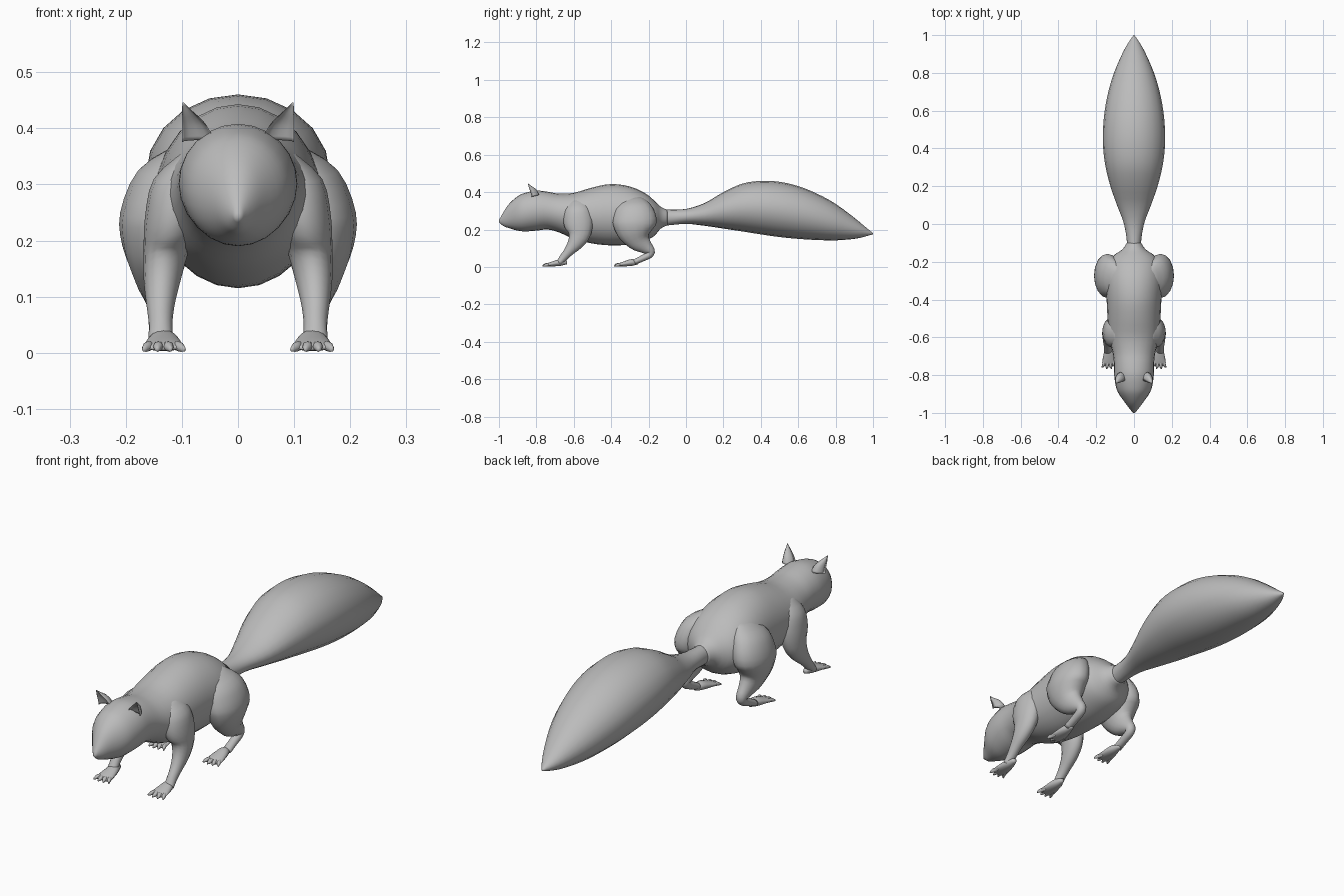
import bpy, bmesh, math
from mathutils import Vector

fur = bpy.data.materials.new("grey fur")
fur.diffuse_color = (0.5, 0.5, 0.5, 1)


def smooth_rows(rows, steps):
    """Catmull-Rom interpolation through the section rows."""
    pts = [Vector(r) for r in rows]
    pts = [pts[0]] + pts + [pts[-1]]
    out = []
    for i in range(1, len(pts) - 2):
        a, b, c, d = pts[i - 1:i + 3]
        for k in range(steps):
            t = k / steps
            out.append(0.5 * (2 * b + (c - a) * t + (2 * a - 5 * b + 4 * c - d) * t * t
                              + (3 * b - a - 3 * c + d) * t ** 3))
    return out + [pts[-1]]


def loft(name, rows, sides=16, steps=3, upright=False, mirror=False, cup=False):
    """Skin elliptical sections (x, y, z, half width, half thickness)."""
    secs = smooth_rows(rows, steps)
    bm = bmesh.new()
    rings = []
    for i, s in enumerate(secs):
        p, q = secs[max(i - 1, 0)], secs[min(i + 1, len(secs) - 1)]
        t = Vector((0, 1, 0)) if upright else Vector((0, q[1] - p[1], q[2] - p[2])).normalized()
        v = Vector((0, -t.z, t.y))
        ring = []
        for k in range(sides):
            a = 2 * math.pi * k / sides
            h = math.sin(a)
            if cup and h > 0:
                h *= -0.4
            ring.append(bm.verts.new(Vector(s[:3]) + Vector((math.cos(a) * max(s[3], 0.001), 0, 0))
                                     + v * h * max(s[4], 0.001)))
        rings.append(ring)
    for r0, r1 in zip(rings, rings[1:]):
        for k in range(sides):
            j = (k + 1) % sides
            bm.faces.new((r0[k], r0[j], r1[j], r1[k]))
    bm.faces.new(rings[0])
    bm.faces.new(rings[-1])
    bmesh.ops.recalc_face_normals(bm, faces=bm.faces)
    me = bpy.data.meshes.new(name)
    bm.to_mesh(me)
    bm.free()
    me.materials.append(fur)
    ob = bpy.data.objects.new(name, me)
    bpy.context.collection.objects.link(ob)
    for f in me.polygons:
        f.use_smooth = True
    if mirror:
        ob.modifiers.new("mirror", "MIRROR")
    return ob


def profile(rows, x=0):
    """Turn (y, top, bottom, half width) into section rows."""
    return [(x, y, (t + b) / 2, w, (t - b) / 2) for y, t, b, w in rows]


# Head and torso
loft("body", profile([
    (-1.0, .25, .238, .005), (-.975, .295, .218, .026), (-.945, .338, .207, .048),
    (-.90, .378, .194, .08), (-.86, .396, .19, .096), (-.80, .408, .194, .105),
    (-.74, .402, .20, .106), (-.68, .392, .185, .113), (-.60, .396, .15, .133),
    (-.50, .425, .125, .14), (-.40, .443, .115, .145), (-.30, .43, .12, .15),
    (-.22, .395, .14, .14), (-.17, .355, .165, .112), (-.135, .322, .205, .062),
    (-.10, .305, .222, .038)]), sides=24, upright=True)

# Bushy tail
loft("tail", profile([
    (-.16, .31, .22, .04), (-.10, .306, .222, .037), (0, .31, .23, .053),
    (.1, .342, .22, .09), (.2, .40, .205, .125), (.3, .445, .19, .15),
    (.4, .46, .174, .163), (.5, .455, .16, .164), (.6, .432, .15, .155),
    (.7, .392, .144, .136), (.8, .337, .142, .106), (.9, .263, .15, .063),
    (.96, .213, .163, .03), (1.0, .181, .175, .002)]), sides=20, upright=True)

# Legs
loft("front_leg", [
    (.075, -.585, .36, .02, .04), (.10, -.58, .31, .05, .07), (.115, -.575, .24, .051, .08),
    (.128, -.57, .18, .04, .062), (.135, -.59, .13, .033, .043), (.138, -.625, .085, .025, .027),
    (.138, -.655, .05, .021, .021), (.138, -.678, .022, .022, .016)], mirror=True)
loft("hind_leg", [
    (.08, -.29, .37, .03, .05), (.115, -.285, .325, .063, .095), (.139, -.275, .25, .071, .118),
    (.145, -.27, .19, .061, .10), (.143, -.25, .14, .043, .064), (.14, -.215, .107, .03, .039),
    (.138, -.19, .083, .023, .025), (.138, -.197, .064, .02, .019),
    (.138, -.23, .047, .019, .017), (.138, -.275, .026, .02, .014)], mirror=True)

# Paws with four fanned toes each
for label, dy in (("front", 0), ("hind", .382)):
    loft(label + "_paw", profile([
        (-.635 + dy, .032, .015, .008), (-.67 + dy, .042, .006, .023),
        (-.71 + dy, .031, .003, .032), (-.74 + dy, .02, .003, .035),
        (-.752 + dy, .013, .004, .026)], .133), upright=True, mirror=True)
    for n in range(4):
        off = (n - 1.5) / 1.5
        tip = -.769 + .008 * abs(off) + dy
        loft(f"{label}_toe_{n + 1}", [
            (.133 + .022 * off, tip + .04, .013, .006, .008),
            (.133 + .028 * off, tip + .015, .011, .009, .009),
            (.132 + .036 * off, tip, .006, .003, .004)],
            sides=8, upright=True, mirror=True)

# Cupped ears
loft("ear", [
    (.07, -.825, .375, .03, .042), (.077, -.832, .402, .023, .034),
    (.088, -.84, .425, .012, .018), (.098, -.845, .446, .001, .001)],
    sides=12, mirror=True, cup=True)
